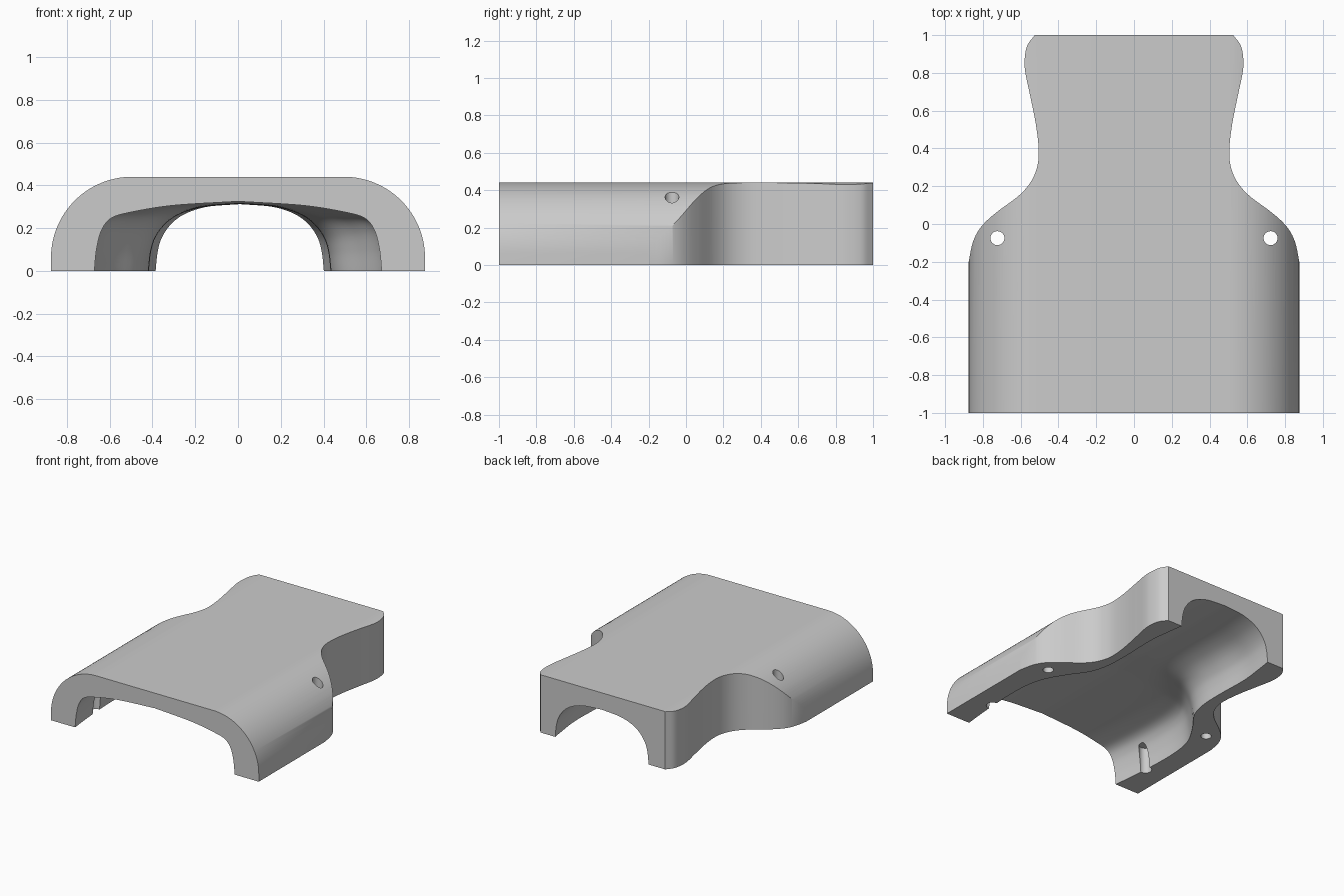
import bpy, bmesh, math
from mathutils import Vector

if "Cube" in bpy.data.objects:
    bpy.data.objects.remove(bpy.data.objects["Cube"])

grey = bpy.data.materials.new("plain grey")
grey.use_nodes = True
colour = (0.6, 0.6, 0.6, 1)
grey.diffuse_color = colour
grey.node_tree.nodes["Principled BSDF"].inputs["Base Color"].default_value = colour


def spline(pts, steps=6):
    """Smooth curve through the points."""
    pts = [Vector(p) for p in pts]
    ext = [2 * pts[0] - pts[1]] + pts + [2 * pts[-1] - pts[-2]]
    out = []
    for a, b, c, d in zip(ext, ext[1:], ext[2:], ext[3:]):
        for i in range(steps):
            t = i / steps
            out.append(0.5 * (2 * b + (c - a) * t + (2 * a - 5 * b + 4 * c - d) * t * t
                              + (3 * b - a - 3 * c + d) * t ** 3))
    return out + [pts[-1]]


def mirrored(half):
    """Closed loop from the +x half and its reflection."""
    return half + [Vector((-p.x, p.y)) for p in reversed(half) if p.x > 1e-6]


def loft(name, rings):
    """Solid through a row of equal rings."""
    bm = bmesh.new()
    rows = [[bm.verts.new(p) for p in ring] for ring in rings]
    n = len(rows[0])
    for r, s in zip(rows, rows[1:]):
        for i in range(n):
            bm.faces.new((r[i], r[(i + 1) % n], s[(i + 1) % n], s[i]))
    bm.faces.new(rows[0])
    bm.faces.new(rows[-1])
    bmesh.ops.recalc_face_normals(bm, faces=bm.faces)
    mesh = bpy.data.meshes.new(name)
    bm.to_mesh(mesh)
    bm.free()
    mesh.materials.append(grey)
    obj = bpy.data.objects.new(name, mesh)
    bpy.context.collection.objects.link(obj)
    return obj


def cylinder(name, x, y, radius, bottom, top):
    ring = [(x + radius * math.cos(a), y + radius * math.sin(a))
            for a in (math.tau * i / 32 for i in range(32))]
    return loft(name, [[(p, q, z) for p, q in ring] for z in (bottom, top)])


# Shell body: round-shouldered section run along y
HALF, TOP, ROUND = 0.875, 0.44, 0.38
section = [Vector((HALF, 0))]
for i in range(33):
    a = math.pi / 2 * i / 32
    section.append(Vector((HALF - ROUND + ROUND * math.cos(a), TOP - ROUND + ROUND * math.sin(a))))
section = mirrored(section)
shell = loft("curved_shell", [[(p.x, y, p.y) for p in section] for y in (-1, 1.2)])

# Plan outline that narrows to a waist and flares at the back
side = spline([(0.875, -0.2), (0.857, -0.11), (0.83, -0.045), (0.787, 0.01), (0.72, 0.068),
               (0.61, 0.15), (0.545, 0.225), (0.511, 0.31), (0.505, 0.4), (0.52, 0.53),
               (0.55, 0.68), (0.575, 0.8), (0.579, 0.87), (0.565, 0.945), (0.525, 1)], 8)
plan = mirrored([Vector((0.95, -1.2)), Vector((0.95, -0.22)), Vector((0.876, -0.22))] + side)
outline = loft("outline_cutter", [[(p.x, p.y, z) for p in plan] for z in (-0.2, 0.7)])

# Inner hollow: broad flat arch in front, swelling slightly, then a narrow round arch
broad = spline([(1, 0), (0.985, 0.1), (0.95, 0.19), (0.88, 0.247), (0.74, 0.275),
                (0.45, 0.306), (0, 0.325)], 8)
narrow = spline([(1, 0), (0.975, 0.09), (0.92, 0.16), (0.8, 0.225), (0.63, 0.27),
                 (0.38, 0.3), (0, 0.312)], 8)
widths = spline([(-1.1, 0.66), (-1, 0.672), (-0.8, 0.692), (-0.55, 0.706), (-0.35, 0.7),
                 (-0.2, 0.665), (-0.05, 0.58), (0.1, 0.475), (0.25, 0.432), (0.45, 0.425),
                 (0.7, 0.43), (0.9, 0.408), (1.1, 0.378)], 5)
rings = []
for y, w in widths:
    t = min(1, max(0, (0.66 - w) / 0.24))
    arch = mirrored([Vector((1, -0.1))] + [a.lerp(b, t) for a, b in zip(broad, narrow)])
    rings.append([(p.x * w + 0.008 * t, y, p.y) for p in arch])
hollow = loft("hollow_cutter", rings)

# Strap holes through both shoulders and a small groove in each inner wall
cutters = [hollow]
for name, s in (("left", 1), ("right", -1)):
    cutters.append(cylinder(name + "_hole_cutter", s * 0.723, -0.075, 0.037, -0.2, 0.6))
    cutters.append(cylinder(name + "_groove_cutter", s * 0.7, -0.71, 0.045, -0.2, 0.2))

for cutter, mode in [(outline, 'INTERSECT')] + [(c, 'DIFFERENCE') for c in cutters]:
    mod = shell.modifiers.new(cutter.name, 'BOOLEAN')
    mod.operation, mod.object, mod.solver = mode, cutter, 'EXACT'

# Fix the cuts into the mesh and remove the helpers
bpy.context.view_layer.update()
depsgraph = bpy.context.evaluated_depsgraph_get()
result = bpy.data.meshes.new_from_object(shell.evaluated_get(depsgraph))
shell.modifiers.clear()
shell.data = result
for cutter in [outline] + cutters:
    bpy.data.objects.remove(cutter)

bpy.ops.object.select_all(action='DESELECT')
shell.select_set(True)
bpy.context.view_layer.objects.active = shell
bpy.ops.object.shade_smooth_by_angle(angle=math.radians(32))
